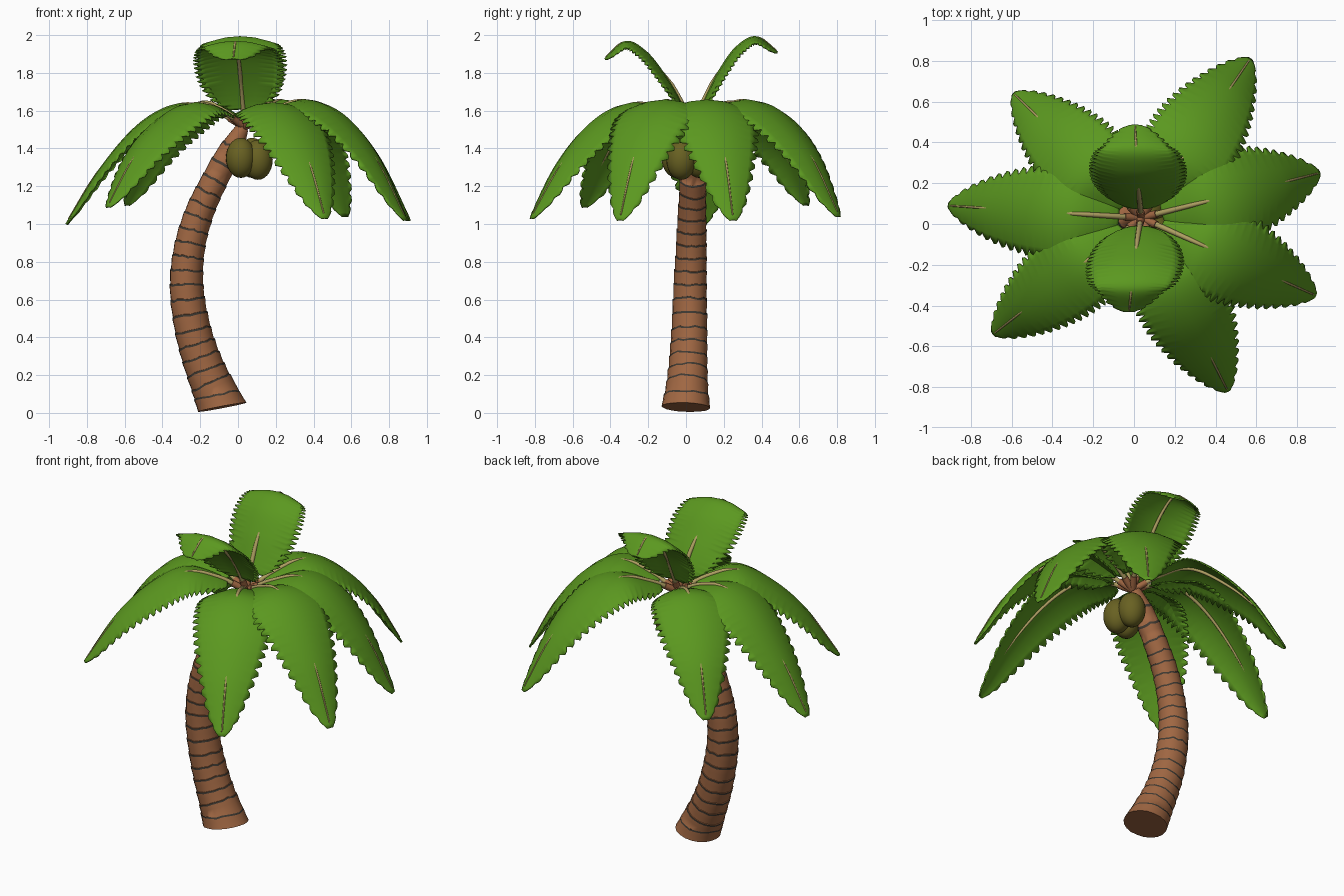
import bpy, math, random
from mathutils import Vector as V

if "Cube" in bpy.data.objects:
    bpy.data.objects.remove(bpy.data.objects["Cube"])
random.seed(4)


def mat(name, rgb):
    m = bpy.data.materials.new(name)
    m.diffuse_color = (*rgb, 1)
    m.use_nodes = True
    m.node_tree.nodes["Principled BSDF"].inputs["Base Color"].default_value = m.diffuse_color
    return m


BARK = mat("bark brown", (0.35, 0.135, 0.055))
RING = mat("ring dark", (0.05, 0.042, 0.032))
GREEN = mat("leaf green", (0.105, 0.315, 0.014))
RIB = mat("rib tan", (0.42, 0.34, 0.12))
NUT = mat("coconut olive", (0.14, 0.12, 0.016))


def spline(pts, t):
    """Catmull-Rom point at t in 0..1"""
    n = len(pts) - 1
    i = min(int(t * n), n - 1)
    u = t * n - i
    b, c = pts[i], pts[i + 1]
    a = pts[i - 1] if i else b * 2 - c
    d = pts[i + 2] if i + 2 <= n else c * 2 - b
    return 0.5 * (2 * b + (c - a) * u + (2 * a - 5 * b + 4 * c - d) * u * u
                  + (3 * b - a - 3 * c + d) * u ** 3)


def tangent(pts, t):
    a, b = max(t - 0.01, 0), min(t + 0.01, 1)
    return (spline(pts, b) - spline(pts, a)).normalized()


def make(name, verts, faces, mats, idx=None, angle=40):
    me = bpy.data.meshes.new(name)
    me.from_pydata(verts, [], faces)
    for m in mats:
        me.materials.append(m)
    if idx:
        me.polygons.foreach_set("material_index", idx)
    ob = bpy.data.objects.new(name, me)
    bpy.context.collection.objects.link(ob)
    bpy.ops.object.select_all(action='DESELECT')
    ob.select_set(True)
    bpy.context.view_layer.objects.active = ob
    bpy.ops.object.shade_smooth_by_angle(angle=math.radians(angle))
    return ob


def tube(name, rows, side, n, mats, wobble=0.0, wave=0.0):
    """rows: (centre, tangent, radius, material of the band above)"""
    verts, faces, idx = [], [], []
    bump = [1 + random.uniform(-wobble, wobble) for _ in range(n)]
    shift = [0] * n
    for j, (c, tg, r, _) in enumerate(rows):
        up = tg.cross(side).normalized()
        s = up.cross(tg)
        if j % 4 == 2:      # the two edges of a ring share one wavy offset
            shift = [random.uniform(-wave, wave) for _ in range(n)]
        for k in range(n):
            a = math.tau * k / n
            p = c + (s * math.cos(a) + up * math.sin(a)) * r * bump[k]
            if j % 4 in (2, 3) or j % 4 == 0 and j:
                p += tg * shift[k]
            verts.append((p.x, p.y, max(p.z, 0)))
    for j in range(len(rows) - 1):
        for k in range(n):
            q = (k + 1) % n
            faces.append((j * n + k, j * n + q, j * n + n + q, j * n + n + k))
            idx.append(rows[j][3])
    last = (len(rows) - 1) * n
    faces += [tuple(reversed(range(n))), tuple(range(last, last + n))]
    return make(name, verts, faces, mats, idx + [0, 0], angle=75)


# Trunk: curved, with stepped dark rings
path = [V(p) for p in [(-0.085, 0, 0.03), (-0.17, 0.01, 0.22), (-0.235, 0.018, 0.42),
                       (-0.272, 0.022, 0.65), (-0.26, 0.028, 0.86), (-0.205, 0.033, 1.06),
                       (-0.115, 0.037, 1.25), (0.025, 0.035, 1.51)]]


def trunk_radius(t):
    return 0.108 - 0.046 * t + 0.024 * math.exp(-t * 14) - 0.03 * max(0, (t - 0.9) * 10) ** 2


rows, RINGS = [], 20
for i in range(RINGS):
    for f, k, m in ((0, 0.98, 0), (0.5, 1.0, 0), (0.85, 1.025, 1), (0.99, 1.025, 0)):
        t = (i + f) / RINGS
        tg = tangent(path, t)
        if t < 0.05:
            tg = (tg + V((0.2, 0, 0.2))).normalized()
        rows.append((spline(path, t), tg, trunk_radius(t) * k, m if i < RINGS - 1 else 0))
tube("trunk", rows, V((0, 1, 0)), 20, [BARK, RING], 0.025, 0.005)

# Coconuts
for i, (x, y, z) in enumerate([(0.015, -0.05, 1.35), (0.105, -0.025, 1.34), (0.075, 0.07, 1.35)]):
    bpy.ops.mesh.primitive_uv_sphere_add(segments=24, ring_count=14, location=(x, y, z))
    nut = bpy.context.object
    nut.name = f"coconut_{i + 1}"
    nut.scale = (0.079, 0.079, 0.106)
    nut.data.materials.append(NUT)
    bpy.ops.object.shade_smooth()

# Fronds
CROWN = V((0.035, 0.03, 1.51))
TEETH = 22


def frond(name, pts, side, width, blunt, arch):
    def frame(t):
        tg = tangent(pts, t)
        return spline(pts, t), tg, tg.cross(side).normalized()

    # blade: arched strip with a saw-toothed border
    across = (-1, -0.78, -0.4, 0, 0.4, 0.78, 1)
    verts, faces = [], []
    steps = TEETH * 3
    for j in range(steps + 1):
        s = j / steps
        c, tg, n = frame(0.13 + 0.87 * s)
        w = width * math.sin(math.pi * min(0.02 + 0.98 * s, 0.995) ** 0.82) ** blunt
        cut = (0.85, 1.0, 1.035)[j % 3]
        ridge = (-0.004, 0.003, 0.002)[j % 3]
        for a in across:
            k = a * cut if abs(a) == 1 else a
            p = c + side * (w * k) - n * (arch * (w / width) * k * k)
            if abs(a) == 1:
                p += tg * (0.018 * (1 - s)) + n * ridge
            verts.append(p)
    m = len(across)
    for j in range(steps):
        for k in range(m - 1):
            o = j * m + k
            faces.append((o, o + 1, o + m + 1, o + m))
    ob = make(name + "_blade", verts, faces, [GREEN], angle=60)
    mod = ob.modifiers.new("thickness", 'SOLIDIFY')
    mod.thickness = 0.008
    mod.offset = 0

    # brown stalk at the crown, tan midrib along the blade
    for part, a, b, m in (("_stalk", 0, 0.10, BARK), ("_midrib", 0.08, 0.985, RIB)):
        rows = []
        for j in range(25):
            t = a + (b - a) * j / 24
            c, tg, n = frame(t)
            r = 0.004 + 0.011 * (1 - t) + (0.005 if part == "_stalk" else 0)
            lift = 0.003 - 0.015 * max(0, 1 - ((t - 0.58) / 0.27) ** 2)
            rows.append((c + n * lift, tg, r, 0))
        tube(name + part, rows, side, 10, [m])


# drooping fronds: tip position, blade half width, sag of the middle
tips = [(0.57, 0.81, 1.04, 0.232, 0), (0.91, 0.25, 1.02, 0.24, 0),
        (0.89, -0.35, 1.02, 0.232, 0), (0.46, -0.82, 1.03, 0.23, 0.035),
        (-0.69, -0.54, 1.09, 0.22, 0.035), (-0.91, 0.09, 1.0, 0.225, 0.045),
        (-0.59, 0.64, 1.10, 0.22, 0.02)]
for i, (x, y, z, w, sag) in enumerate(tips):
    d = V((x, y, 0)) - V((CROWN.x, CROWN.y, 0))
    prof = [(0.18, 1.60), (0.38, 1.655 - sag * 0.5), (0.59, 1.575 - sag),
            (0.80, 1.365 - sag + (z - 1.03) * 0.5), (1, z)]
    pts = [CROWN] + [V((CROWN.x + d.x * r, CROWN.y + d.y * r, h)) for r, h in prof]
    frond(f"drooping_frond_{i + 1}", pts, V((-d.y, d.x, 0)).normalized(), w, 0.57, 0.065)

# two upright fronds, back and front
back = [(0.10, 1.66), (0.175, 1.81), (0.265, 1.935), (0.37, 1.99), (0.485, 1.91)]
front = [(-0.035, 1.66), (-0.12, 1.80), (-0.215, 1.915), (-0.32, 1.965), (-0.43, 1.875)]
for name, prof, x, s in (("back", back, 0.005, -1), ("front", front, -0.025, 1)):
    pts = [CROWN] + [V((CROWN.x + (x - CROWN.x) * (k + 1) / 5, y, z))
                     for k, (y, z) in enumerate(prof)]
    frond("upright_frond_" + name, pts, V((s, 0, 0)), 0.232, 0.42, 0.05)
